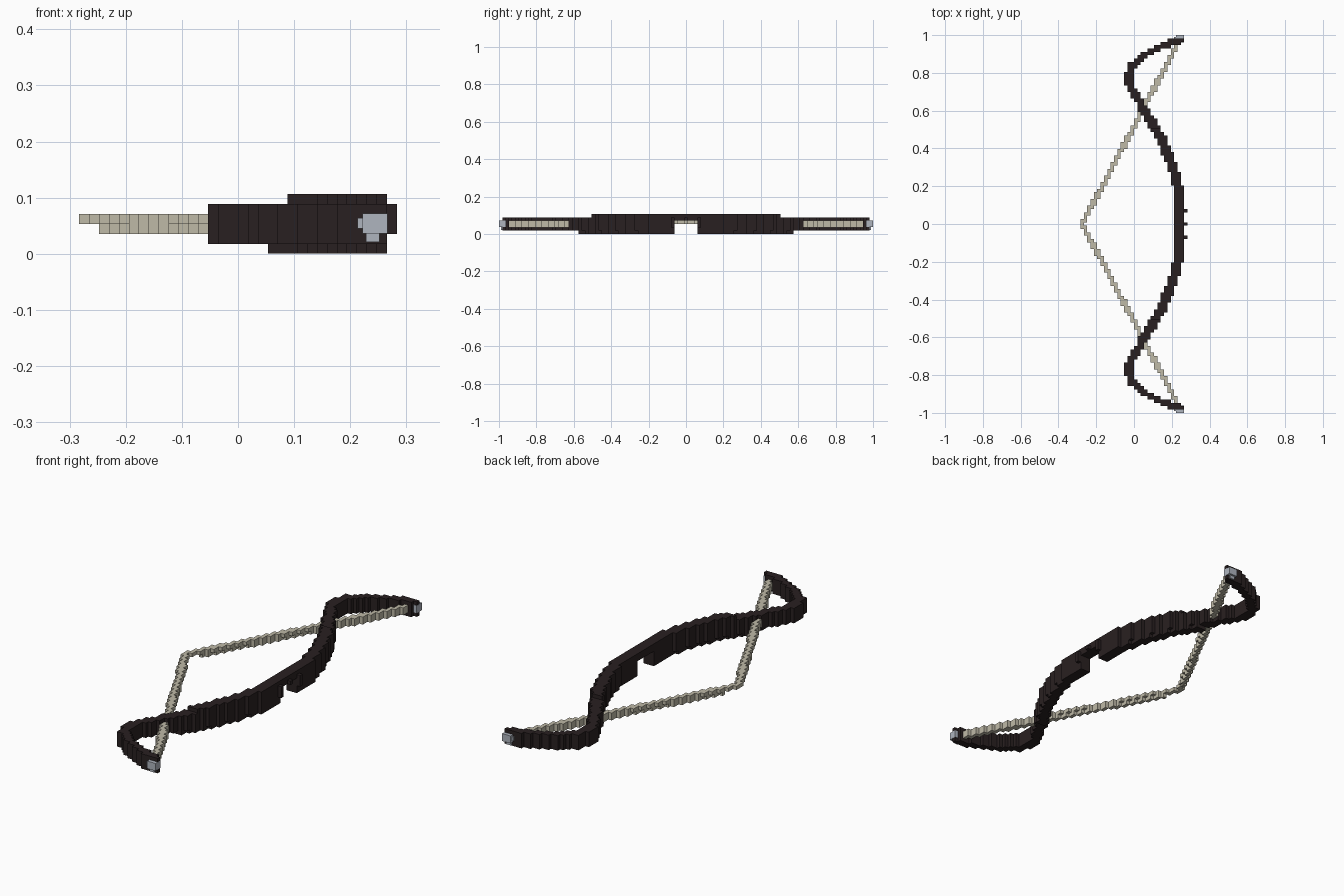
import bpy, bmesh
from mathutils import Vector
from mathutils.geometry import intersect_point_line

if "Cube" in bpy.data.objects:
    bpy.data.objects.remove(bpy.data.objects["Cube"], do_unlink=True)

ROWS, COLS = 113, 32          # blocks along y and x
S = 2.0 / ROWS                # block size


def material(name, rgb):
    m = bpy.data.materials.new(name)
    m.use_nodes = True
    m.diffuse_color = (*rgb, 1)
    m.node_tree.nodes["Principled BSDF"].inputs["Base Color"].default_value = (*rgb, 1)
    return m


WOOD = material("dark wood", (0.022, 0.0145, 0.015))
CORD = material("pale cord", (0.52, 0.49, 0.39))
METAL = material("grey metal", (0.43, 0.46, 0.52))


def finish(bm, name, mat):
    mesh = bpy.data.meshes.new(name)
    bm.to_mesh(mesh)
    bm.free()
    mesh.materials.append(mat)
    bpy.context.collection.objects.link(bpy.data.objects.new(name, mesh))


def blocks(name, cells, mat):
    """Outer skin of a set of unit blocks (i, j, k)."""
    bm = bmesh.new()
    verts = {}

    def vert(p):
        if p not in verts:
            verts[p] = bm.verts.new(((p[0] - COLS / 2) * S, (p[1] - 0.5) * S, p[2] * S))
        return verts[p]

    for c in sorted(cells):
        for axis in range(3):
            for side in (0, 1):
                near = list(c)
                near[axis] += 2 * side - 1
                if tuple(near) in cells:
                    continue
                u, w = (axis + 1) % 3, (axis + 2) % 3
                ring = []
                for a, b in ((0, 0), (1, 0), (1, 1), (0, 1)):
                    p = list(c)
                    p[axis] += side
                    p[u] += a
                    p[w] += b
                    ring.append(vert(tuple(p)))
                bm.faces.new(ring if side else ring[::-1])
    finish(bm, name, mat)


def distance(p, path):
    """Shortest distance from a point to a polyline."""
    best = 9.0
    for a, b in zip(path, path[1:]):
        q, t = intersect_point_line(p, a, b)
        q = a if t < 0 else b if t > 1 else q
        best = min(best, (p - q).length)
    return best


# Limb centre line and string line for one half, as x, y
limb_path = [Vector((x, y, 0)) for x, y in (
    (.239, -.1), (.239, .18), (.225, .23), (.204, .31), (.169, .39), (.148, .45),
    (.117, .50), (.087, .55), (.056, .60), (.021, .66), (-.010, .71), (-.030, .755),
    (-.030, .79), (-.008, .84), (.025, .875), (.093, .915), (.167, .95), (.245, .975))]
string_path = [Vector((-.274, 0, 0)), Vector((.245, .98, 0))]

limb, string = set(), set()
for j in range(ROWS // 2 + 1):
    for i in range(COLS):
        p = Vector(((i + 0.5 - COLS / 2) * S, j * S, 0))
        d = distance(p, limb_path) / S
        radius = 1.45 if p.y < 0.62 else 1.2 if p.y < 0.86 else 1.0
        if j < 56 and d < radius:
            for k in range(6):
                notch = j < 4 and k < 4
                low = k == 0 and (p.y > 0.58 or d > radius - 0.2)
                high = k == 5 and p.y > 0.5
                if not (notch or low or high):
                    limb.update({(i, j, k), (i, -j, k)})
        # String with a toothed lower layer towards the middle
        d = distance(p, string_path) / S
        if j < 56 and d < 0.72:
            string.update({(i, j, 3), (i, -j, 3)})
            if j > 3 and (j > 30 or d < 0.45):
                string.update({(i, j, 2), (i, -j, 2)})

# Small studs on the outside of the grip
limb.add((31, 0, 4))
limb.update((31, j, k) for j in (-4, 4) for k in (2, 3, 4))

blocks("bow_limbs", limb, WOOD)
blocks("bow_string", string - limb, CORD)


def tip(name, side):
    """Stepped metal cap at a limb end."""
    bm = bmesh.new()
    for x0, x1, y0, y1, z0, z1 in ((.222, .266, .962, 1.0, .036, .0715),
                                   (.213, .230, .970, .99, .045, .064),
                                   (.228, .252, .970, .99, .021, .037)):
        box = bmesh.ops.create_cube(bm, size=1)["verts"]
        for v in box:
            v.co = ((x0 + x1) / 2 + v.co.x * (x1 - x0),
                    side * (y0 + y1) / 2 + v.co.y * (y1 - y0),
                    (z0 + z1) / 2 + v.co.z * (z1 - z0))
    finish(bm, name, METAL)


tip("front_tip", -1)
tip("back_tip", 1)
